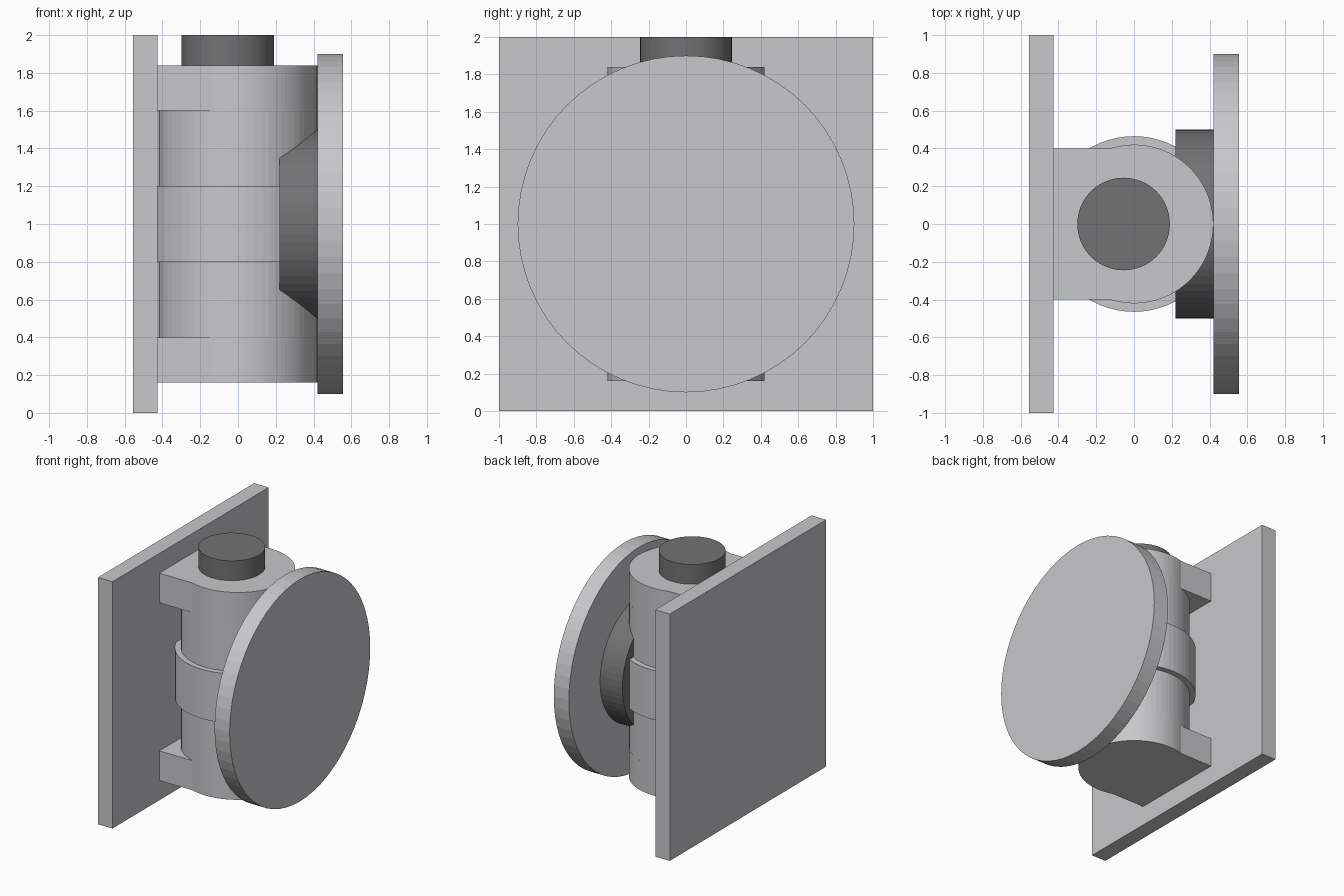
import bpy
import bmesh
import math
from mathutils import Matrix, Vector

default_cube = bpy.data.objects.get("Cube")
if default_cube:
    bpy.data.objects.remove(default_cube, do_unlink=True)

SEGMENTS = 64
MID_Z = 1.0
BODY_R = 0.42
PLATE_FACE = -0.425


def make_material(name, color):
    mat = bpy.data.materials.new(name)
    mat.use_nodes = True
    mat.diffuse_color = color
    mat.node_tree.nodes["Principled BSDF"].inputs["Base Color"].default_value = color
    return mat


light_grey = make_material("light grey", (0.58, 0.58, 0.60, 1))
dark_grey = make_material("dark grey", (0.17, 0.17, 0.175, 1))


def finish(name, bm, mat):
    bmesh.ops.recalc_face_normals(bm, faces=bm.faces)
    mesh = bpy.data.meshes.new(name)
    bm.to_mesh(mesh)
    bm.free()
    mesh.materials.append(mat)
    obj = bpy.data.objects.new(name, mesh)
    bpy.context.collection.objects.link(obj)
    return obj


def cylinder(name, radius, start, end, mat):
    """Cylinder whose axis runs from start to end."""
    start, end = Vector(start), Vector(end)
    axis = end - start
    turn = Matrix.Rotation(math.pi / 2, 4, 'Y') if axis.x else Matrix()
    bm = bmesh.new()
    bmesh.ops.create_cone(bm, cap_ends=True, segments=SEGMENTS,
                          radius1=radius, radius2=radius, depth=axis.length,
                          matrix=Matrix.Translation((start + end) / 2) @ turn)
    return finish(name, bm, mat)


def extrude_profile(name, points, z0, z1, mat):
    bm = bmesh.new()
    face = bm.faces.new([bm.verts.new((x, y, z0)) for x, y in points])
    grown = bmesh.ops.extrude_face_region(bm, geom=[face], use_keep_orig=True)
    top = [g for g in grown["geom"] if isinstance(g, bmesh.types.BMVert)]
    bmesh.ops.translate(bm, verts=top, vec=(0, 0, z1 - z0))
    return finish(name, bm, mat)


# Square mounting plate
extrude_profile("mounting_plate",
                [(-0.555, -1), (PLATE_FACE, -1), (PLATE_FACE, 1), (-0.555, 1)],
                0, 2, light_grey)

# Upright body with a raised collar around its middle
cylinder("body", BODY_R, (0, 0, 0.4), (0, 0, 1.6), light_grey)
cylinder("collar", 0.465, (0, 0, 0.8), (0, 0, 1.2), light_grey)

# Round-nosed end brackets joining the body to the plate
half_width = 0.4
sweep = math.pi - math.asin(half_width / BODY_R)
bracket_outline = [(PLATE_FACE, -half_width)]
for i in range(SEGMENTS + 1):
    a = -sweep + 2 * sweep * i / SEGMENTS
    bracket_outline.append((BODY_R * math.cos(a), BODY_R * math.sin(a)))
bracket_outline.append((PLATE_FACE, half_width))
for name, z in (("lower_bracket", 0.16), ("upper_bracket", 1.6)):
    extrude_profile(name, bracket_outline, z, z + 0.24, light_grey)

# Top knob
cylinder("top_knob", 0.245, (-0.055, 0, 1.84), (-0.055, 0, 2), dark_grey)

# Side hub and large disc
cylinder("disc_hub", 0.5, (0.22, 0, MID_Z), (0.42, 0, MID_Z), dark_grey)
cylinder("large_disc", 0.9, (0.42, 0, MID_Z), (0.555, 0, MID_Z), light_grey)
